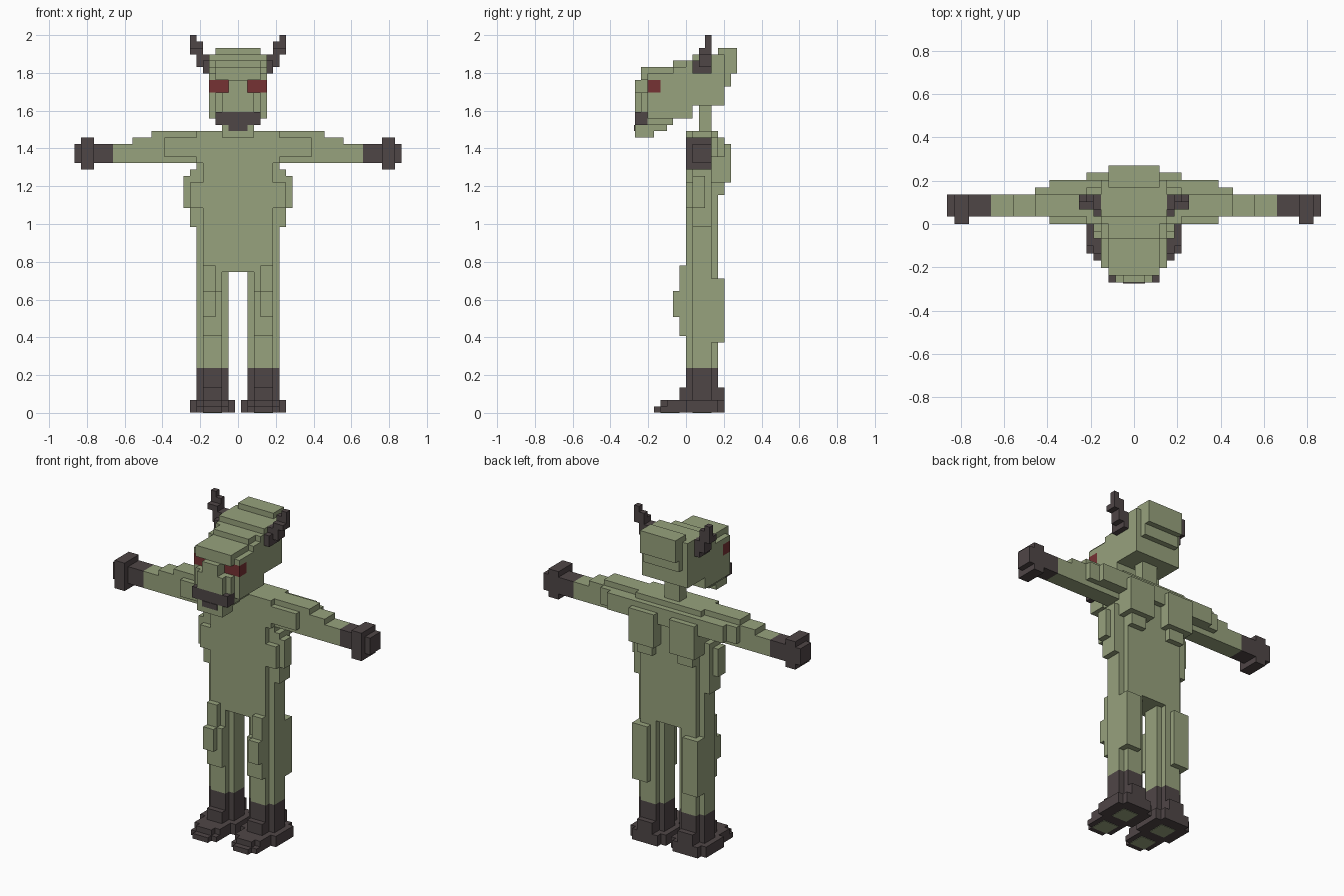
import bpy, bmesh

cube = bpy.data.objects.get("Cube")
if cube:
    bpy.data.objects.remove(cube, do_unlink=True)

V = 2 / 59  # size of one block


def material(name, rgb):
    m = bpy.data.materials.new(name)
    m.use_nodes = True
    m.diffuse_color = (*rgb, 1)
    m.node_tree.nodes["Principled BSDF"].inputs["Base Color"].default_value = (*rgb, 1)
    return m


GREEN = material("moss green", (0.31, 0.36, 0.205))
DARK = material("dark brown grey", (0.078, 0.061, 0.062))
RED = material("deep red", (0.18, 0.032, 0.034))


def blocks(name, mat, boxes, side=0):
    """Join boxes (x0, x1, y0, y1, z0, z1) in block units; side=-1 mirrors in x,
    side=0 gives the box as it is."""
    bm = bmesh.new()
    for x0, x1, y0, y1, z0, z1 in boxes:
        if side < 0:
            x0, x1 = -x1, -x0
        for v in bmesh.ops.create_cube(bm, size=1)["verts"]:
            v.co = ((x0 if v.co.x < 0 else x1) * V,
                    (y0 if v.co.y < 0 else y1) * V,
                    (z0 if v.co.z < 0 else z1) * V)
    me = bpy.data.meshes.new(name)
    bm.to_mesh(me)
    bm.free()
    me.materials.append(mat)
    ob = bpy.data.objects.new(name, me)
    bpy.context.collection.objects.link(ob)
    return ob


def wide(w, y0, y1, z0, z1):
    """Box centred on x = 0 with half width w."""
    return (-w, w, y0, y1, z0, z1)


# Torso with notched corners, shoulders and upper back
blocks("torso", GREEN, [
    wide(5.5, 0, 5, 22, 44),
    wide(6.5, 1, 4, 22, 44),
    wide(6.5, 0, 5, 39, 44),
])
blocks("shoulders", GREEN, [
    wide(11.5, 0, 5, 40, 43),
    wide(13.5, 1, 4, 42, 44),
    wide(13.5, 4, 5, 40, 43),
    wide(11.5, 5, 6, 40, 43),
])
blocks("neck", GREEN, [wide(1.5, 2, 4, 43, 49)])

# Skull, from the face at the front to the raised crown at the back
blocks("head", GREEN, [
    wide(4.5, 0, 6, 48, 55),
    wide(4.5, 1, 6, 54, 56),
    wide(3.5, 5, 8, 53, 57),
    wide(3.5, 5, 7, 51, 54),
    wide(4.5, -2, 1, 46, 54),
    wide(3.5, -2, 1, 54, 55),
    wide(4.5, -6, -2, 46, 50),
    wide(4.5, -4, -2, 50, 53),
    wide(4.5, -6, -2, 52, 53),
    wide(3.5, -7, -2, 52, 54),
    wide(1.5, -8, -4, 50, 52),
    wide(3.5, -7, -5, 47, 50),
    wide(2.5, -8, -6, 47, 50),
    wide(3.5, -6, -2, 45, 46),
])
blocks("jaw", GREEN, [
    wide(2.5, -8, -5, 43, 45),
    wide(2.5, -6, -3, 44, 46),
])
blocks("mouth", DARK, [
    wide(3.5, -8, -6, 45, 47),
    wide(1.5, -8.1, -7, 44, 45),
])

# Mirrored parts
for side, tag in ((1, "left"), (-1, "right")):
    blocks(f"{tag}_arm", GREEN, [
        (5, 19.5, 1, 4, 39, 42),
        (5, 16.5, 1, 4, 42, 43),
    ], side)
    blocks(f"{tag}_hand", DARK, [
        (19.5, 25.5, 1, 4, 39, 42),
        (22.5, 24.5, 0, 4, 38, 43),
    ], side)
    blocks(f"{tag}_shoulder_blade", GREEN, [
        (1.5, 6.5, 4, 7, 36, 42),
        (2.5, 5.5, 4, 6, 34, 36),
    ], side)
    blocks(f"{tag}_waist_bulge", GREEN, [
        (5.5, 7.5, 1, 4, 29, 38),
        (5.5, 7.5, 0, 1, 32, 36),
        (7.5, 8.5, 1, 3, 32, 37),
    ], side)
    blocks(f"{tag}_leg", GREEN, [
        (2.5, 5.5, 0, 5, 7, 23),
        (1.5, 6.5, 1, 4, 7, 23),
    ], side)
    blocks(f"{tag}_knee", GREEN, [
        (3.5, 5.5, -1, 1, 19, 23),
        (2.5, 5.5, -1, 1, 12, 19),
        (3.5, 5.5, -2, -1, 15, 19),
    ], side)
    blocks(f"{tag}_calf", GREEN, [(3.5, 6.5, 4, 6, 11, 21)], side)
    blocks(f"{tag}_boot", DARK, [
        (2.5, 5.5, 0, 5, 2, 7),
        (1.5, 6.5, 1, 4, 2, 7),
        (2.5, 5.5, -1, 6, 2, 4),
        (0.5, 7.5, 0, 5, 0.08, 2),
        (1.5, 6.5, -4, 6, 0.08, 1),
        (1.5, 6.5, -3, 6, 1, 2),
        (2.5, 5.5, -5, -4, 0.08, 1),
        (2.5, 5.5, -4, -3, 1, 2),
    ], side)
    # Pale pads under the boot
    blocks(f"{tag}_sole_pads", GREEN, [
        (2.5, 5.5, -4, -1, 0, 0.1),
        (2.5, 5.5, 1, 4, 0, 0.1),
    ], side)
    blocks(f"{tag}_eye", RED, [(1.5, 4.5, -6, -4, 50, 52)], side)
    blocks(f"{tag}_horn", DARK, [
        (4.5, 5.5, 1, 4, 53, 55),
        (4.4, 5.5, 2, 4, 55, 56),
        (5.5, 6.5, 2, 4, 54, 57),
        (5.5, 6.5, 3, 4, 57, 58),
        (6.5, 7.5, 2, 4, 56, 57),
        (6.5, 7.5, 3, 4, 57, 59),
    ], side)
